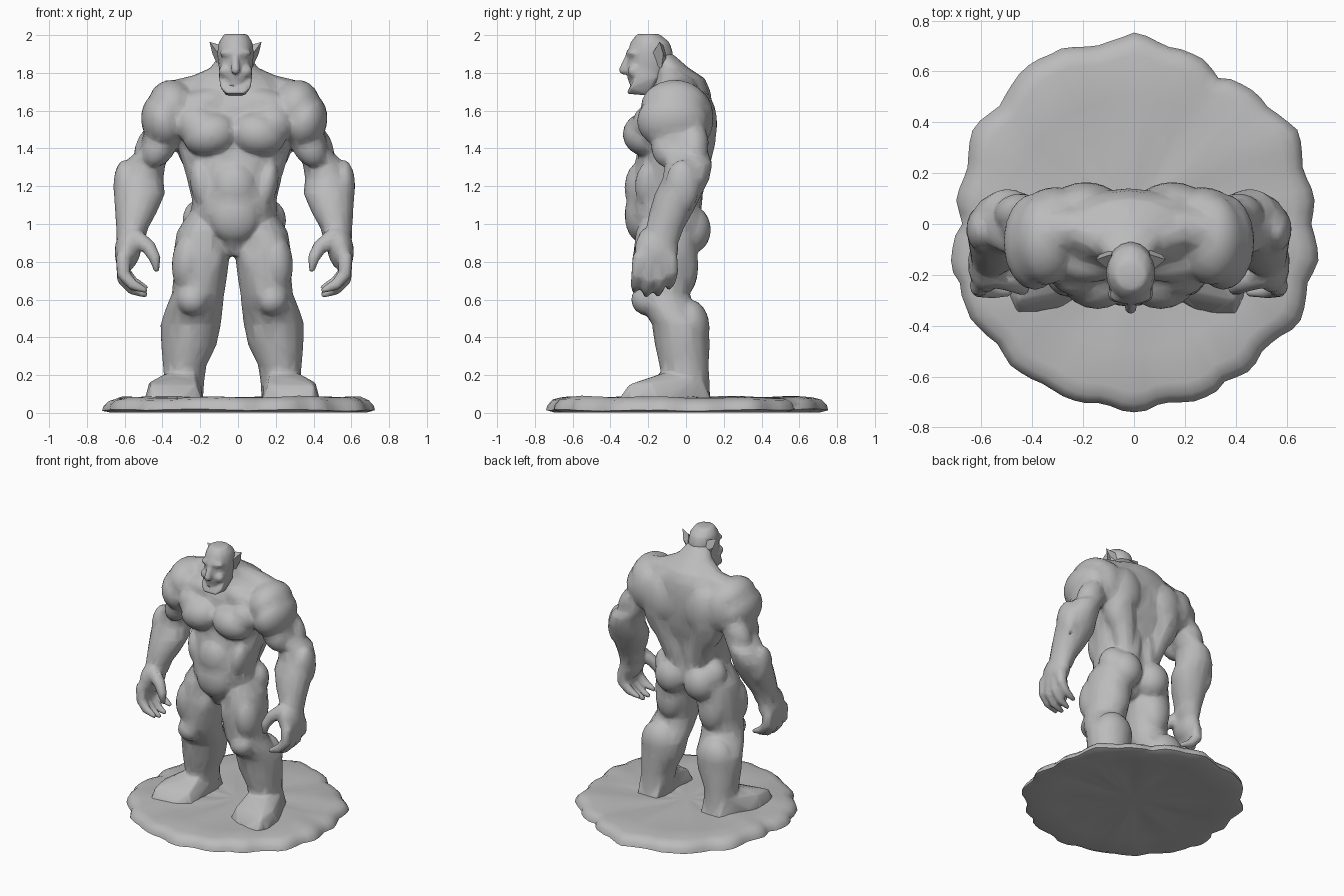
import bpy, bmesh, math, random
from mathutils import Vector, Matrix, Euler

random.seed(4)
stone = bpy.data.materials.new("grey_stone")
stone.diffuse_color = (0.5, 0.5, 0.5, 1)


def finish(name, bm, x=0.0, voxel=0.0, ratio=0.16, mirror=False):
    """Turn a bmesh into an object; fuse overlapping volumes into one skin if voxel > 0."""
    bmesh.ops.recalc_face_normals(bm, faces=bm.faces)
    me = bpy.data.meshes.new(name)
    bm.to_mesh(me)
    bm.free()
    me.materials.append(stone)
    ob = bpy.data.objects.new(name, me)
    ob.location.x = x
    bpy.context.collection.objects.link(ob)
    if voxel:
        m = ob.modifiers.new("fuse", 'REMESH')
        m.mode = 'VOXEL'
        m.voxel_size = voxel
        m.use_smooth_shade = True
        m = ob.modifiers.new("soften", 'SMOOTH')
        m.factor = 0.5
        m.iterations = 6
        m = ob.modifiers.new("reduce", 'DECIMATE')
        m.ratio = ratio
    if mirror:
        m = ob.modifiers.new("mirror", 'MIRROR')
        m.use_mirror_merge = False
    return ob


def add_pair(bm, half, shift=0.0):
    """Add a one-sided part and its mirror image to bm."""
    for s in (1, -1):
        dup = half.copy()
        dup.transform(Matrix.Translation((shift, 0, 0)) @ Matrix.Diagonal((s, 1, 1, 1)))
        me = bpy.data.meshes.new("tmp")
        dup.to_mesh(me)
        dup.free()
        bm.from_mesh(me)
        bpy.data.meshes.remove(me)
    half.free()


def blob(bm, c, r, rot=(0, 0, 0)):
    mat = Matrix.LocRotScale(Vector(c), Euler(rot), Vector(r))
    bmesh.ops.create_icosphere(bm, subdivisions=3, radius=1, matrix=mat)


def bridge(bm, a, b):
    for i in range(len(a)):
        j = (i + 1) % len(a)
        bm.faces.new((a[i], a[j], b[j], b[i]))


def loft(bm, rings, n=16):
    """Closed skin over horizontal ellipses (x, y, z, rx, ry)."""
    loops = [[bm.verts.new((x + rx * math.cos(2 * math.pi * i / n),
                            y + ry * math.sin(2 * math.pi * i / n), z)) for i in range(n)]
             for x, y, z, rx, ry in rings]
    for a, b in zip(loops, loops[1:]):
        bridge(bm, a, b)
    bm.faces.new(loops[0][::-1])
    bm.faces.new(loops[-1])


def bone(bm, pts, radii):
    """Tapered round segments through a list of points."""
    for p, r in zip(pts, radii):
        bmesh.ops.create_icosphere(bm, subdivisions=2, radius=r, matrix=Matrix.Translation(p))
    for i in range(len(pts) - 1):
        a, b = Vector(pts[i]), Vector(pts[i + 1])
        mat = Matrix.Translation((a + b) / 2) @ (b - a).to_track_quat('Z', 'Y').to_matrix().to_4x4()
        bmesh.ops.create_cone(bm, cap_ends=True, segments=10, radius1=radii[i],
                              radius2=radii[i + 1], depth=(b - a).length, matrix=mat)


def hull(bm, pts):
    bmesh.ops.convex_hull(bm, input=[bm.verts.new(p) for p in pts])


# Trunk and neck
body = bmesh.new()
loft(body, [(0, -.12, .83, .05, .09), (0, -.11, .9, .12, .14), (0, -.1, .96, .2, .17),
            (0, -.12, 1.05, .228, .19), (0, -.125, 1.13, .225, .185), (0, -.1, 1.25, .253, .185),
            (0, -.07, 1.37, .29, .19), (0, -.05, 1.5, .33, .19), (0, -.045, 1.62, .34, .185),
            (0, -.03, 1.7, .3, .16), (0, -.03, 1.77, .22, .13), (0, -.075, 1.83, .125, .085),
            (0, -.13, 1.9, .075, .06)])
blob(body, (0, -.235, 1.05), (.14, .09, .15))           # lower belly
blob(body, (0, -.24, 1.19), (.12, .085, .14))           # upper belly

# Paired trunk muscles
half = bmesh.new()
blob(half, (.125, -.2, 1.475), (.15, .135, .12), (0, .2, 0))      # chest
blob(half, (.2, -.17, 1.53), (.12, .115, .11))                    # outer chest
blob(half, (.16, -.14, 1.63), (.16, .09, .085), (0, .2, 0))       # collar
blob(half, (.17, -.18, 1.2), (.06, .09, .14), (0, .2, 0))         # flank
blob(half, (.22, .035, 1.42), (.09, .1, .2), (0, .3, 0))          # side of back
blob(half, (.17, .07, 1.53), (.14, .095, .18))                    # shoulder blade
blob(half, (.29, .045, 1.56), (.13, .1, .16))                     # rear shoulder
blob(half, (.06, .02, 1.2), (.065, .07, .26))                     # lower back
bone(half, [(.19, .05, 1.45), (.1, .01, 1.12)], [.11, .07])       # back taper
blob(half, (.115, .02, .97), (.12, .112, .13))                    # buttock
blob(half, (.16, -.03, 1.02), (.115, .1, .12))                    # hip
bone(half, [(.04, -.09, 1.8), (.2, -.02, 1.7), (.32, -.03, 1.66)], [.06, .09, .1])  # neck slope

# Arms: shoulder, upper arm and heavy forearm
blob(half, (.325, -.06, 1.62), (.13, .18, .145), (0, .3, 0))
blob(half, (.372, -.07, 1.545), (.12, .19, .155), (0, .2, 0))
loft(half, [(.36, -.05, 1.62, .1, .14), (.375, -.05, 1.5, .1, .15), (.4, -.02, 1.4, .1, .13),
            (.475, .015, 1.32, .112, .125), (.5, 0, 1.24, .125, .125), (.502, -.04, 1.16, .135, .125),
            (.52, -.08, 1.06, .11, .115), (.54, -.11, .98, .085, .1), (.55, -.135, .9, .072, .095)])
blob(half, (.39, -.1, 1.42), (.085, .085, .13), (0, -.5, 0))      # front arm muscle
blob(half, (.43, .04, 1.42), (.085, .08, .14), (0, -.5, 0))       # back arm muscle
blob(half, (.58, -.02, 1.2), (.06, .09, .14))                     # outer forearm

# Hands: palm, four curled fingers and a thumb
blob(half, (.562, -.155, .87), (.07, .115, .12), (0, -.15, 0))
for y, drop in ((-.25, .0), (-.19, -.025), (-.13, -.02), (-.07, .015)):
    bone(half, [(.588, y * .9 - .02, .82), (.587, y - .005, .735 + drop), (.54, y - .015, .68 + drop),
                (.472, y - .02, .65 + drop)], [.04, .035, .03, .017])
bone(half, [(.53, -.2, .93), (.455, -.23, .88), (.42, -.25, .82), (.412, -.25, .76)],
     [.052, .04, .032, .018])
add_pair(body, half)

# Legs: thigh, knee and calf
half = bmesh.new()
loft(half, [(.15, -.1, 1.06, .08, .12), (.163, -.1, .96, .13, .165), (.166, -.11, .82, .15, .172),
            (.17, -.12, .72, .142, .158), (.182, -.125, .63, .139, .145), (.202, -.09, .55, .152, .14),
            (.22, -.03, .47, .16, .15), (.23, -.02, .36, .147, .145), (.252, -.01, .25, .115, .13),
            (.255, 0, .16, .105, .125), (.255, 0, .07, .1, .13)])
blob(half, (.21, -.205, .6), (.085, .085, .085))                  # kneecap
blob(half, (.235, -.18, .8), (.085, .105, .16), (0, -.1, 0))      # outer thigh
blob(half, (.12, -.18, .79), (.08, .09, .14), (0, -.2, 0))        # inner thigh
blob(half, (.17, -.01, .78), (.1, .075, .16))                     # back of thigh
blob(half, (.225, .02, .45), (.135, .105, .15))                   # calf

# Feet: splayed wedges turned outward
hull(half, [(.18, .14, .05), (.33, .14, .05), (.17, .08, .2), (.34, .08, .2), (.2, -.12, .21),
            (.35, -.12, .21), (.19, -.25, .15), (.43, -.3, .15), (.155, -.28, .05),
            (.3, -.37, .05), (.43, -.37, .05), (.47, -.28, .05), (.465, -.14, .05), (.44, -.18, .16)])
add_pair(body, half, -.01)
finish("body", body, -.02, .0095, .055)

# Head: skull, brow, nose, cheeks and heavy jaw
bm = bmesh.new()
loft(bm, [(0, -.22, 1.72, .06, .07), (0, -.21, 1.77, .085, .1), (0, -.195, 1.84, .09, .115),
          (0, -.19, 1.9, .098, .122), (0, -.19, 1.96, .09, .105), (0, -.2, 2.006, .062, .06)])
blob(bm, (0, -.28, 1.905), (.085, .038, .025))
bone(bm, [(0, -.3, 1.9), (0, -.33, 1.815)], [.016, .026])
hull(bm, [(s * x, y, z) for s in (-1, 1) for x, y, z in
          ((.088, -.26, 1.79), (.08, -.3, 1.72), (.045, -.315, 1.69), (.05, -.2, 1.68),
           (.088, -.15, 1.78))])
for s in (-1, 1):
    blob(bm, (s * .055, -.275, 1.81), (.035, .035, .035))
finish("head", bm, -.013, .009, .1)

# Ears: pointed and swept outward
bm = bmesh.new()
hull(bm, [(.075, -.19, 1.88), (.07, -.1, 1.87), (.075, -.12, 1.945), (.138, -.14, 1.965),
          (.085, -.13, 1.82), (.122, -.12, 1.9)])
finish("ears", bm, -.013, mirror=True)

# Rock base: lumpy slab with an uneven scalloped rim (one radius every 15 degrees)
radii = [.71, .70, .725, .70, .67, .707, .735, .715, .755, .705, .72, .69,
         .69, .73, .73, .72, .73, .72, .73, .715, .73, .705, .745, .725]
bm = bmesh.new()
n = 96
rim = []
for i in range(n):
    t = i * len(radii) / n
    k, f = int(t), t % 1
    r = radii[k] * (1 - f) + radii[(k + 1) % len(radii)] * f
    rim.append(r + .014 - .024 * (1 - abs(math.sin(math.pi * t * .75))) + random.uniform(-.005, .005))
rings = []
for s, z, rough in ((.4, .02, .008), (.75, .018, .008), (.94, .002, 0), (1, .015, .006),
                    (.99, .042, .01), (.955, .068, .008), (.89, .083, .007), (.7, .08, .008),
                    (.4, .082, .008), (.2, .08, .005)):
    loop = []
    for i in range(n):
        a = 2 * math.pi * i / n
        r = s * (rim[i] if s > .8 else .71)
        h = z + rough * math.sin(5 * a + 11 * s) * math.cos(3 * a - 7 * s)
        h += random.uniform(-.2, .2) * rough
        loop.append(bm.verts.new((r * math.cos(a), r * math.sin(a), max(h, 0))))
    rings.append(loop)
for a, b in zip(rings, rings[1:]):
    bridge(bm, a, b)
for loop, z in ((rings[0], .02), (rings[-1], .08)):
    c = bm.verts.new((0, 0, z))
    for i in range(n):
        bm.faces.new((loop[i], loop[(i + 1) % n], c))
base = finish("rock_base", bm)
for p in base.data.polygons:
    p.use_smooth = True
base.data.set_sharp_from_angle(angle=math.radians(45))
